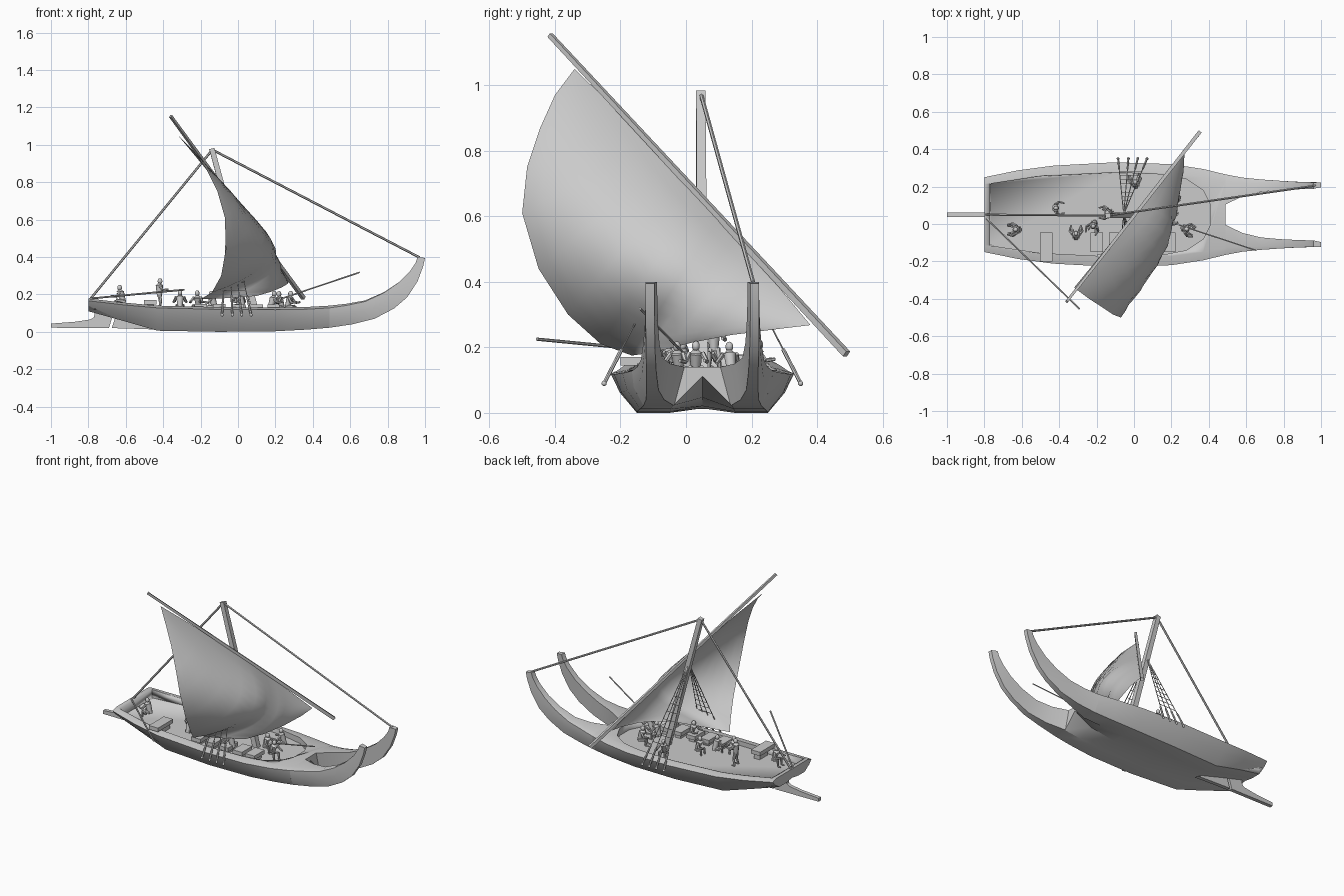
import bpy, bmesh, math
from mathutils import Vector as V, Matrix

if "Cube" in bpy.data.objects:
    bpy.data.objects.remove(bpy.data.objects["Cube"])

C = 0.05  # hull centreline in y


def finish(bm, name, angle=35):
    bmesh.ops.remove_doubles(bm, verts=bm.verts, dist=1e-5)
    bmesh.ops.recalc_face_normals(bm, faces=bm.faces)
    me = bpy.data.meshes.new(name)
    bm.to_mesh(me)
    bm.free()
    me.shade_smooth()
    me.set_sharp_from_angle(angle=math.radians(angle))
    ob = bpy.data.objects.new(name, me)
    bpy.context.collection.objects.link(ob)
    return ob


def rod(bm, a, b, r1, r2=None, n=6):
    a, b = V(a), V(b)
    d = b - a
    m = Matrix.Translation((a + b) / 2) @ d.to_track_quat('Z', 'Y').to_matrix().to_4x4()
    if n == 4:
        m = m @ Matrix.Rotation(math.pi / 4, 4, 'Z')
    bmesh.ops.create_cone(bm, cap_ends=True, segments=n, radius1=r1,
                          radius2=r1 if r2 is None else r2, depth=d.length, matrix=m)


def ball(bm, p, r, scale=(1, 1, 1)):
    m = Matrix.Translation(p) @ Matrix.Diagonal((*scale, 1))
    bmesh.ops.create_uvsphere(bm, u_segments=10, v_segments=7, radius=r, matrix=m)


def box(bm, lo, hi):
    lo, hi = V(lo), V(hi)
    bmesh.ops.create_cube(bm, size=1, matrix=Matrix.Translation((lo + hi) / 2)
                          @ Matrix.Diagonal((*(hi - lo), 1)))


def pole(name, a, b, r1, r2=None, n=6):
    bm = bmesh.new()
    rod(bm, a, b, r1, r2, n)
    return finish(bm, name)


def loft(bm, rings, cap0=True):
    vs = [[bm.verts.new(p) for p in r] for r in rings]
    for a, b in zip(vs, vs[1:]):
        for i in range(len(a)):
            j = (i + 1) % len(a)
            bm.faces.new((a[i], a[j], b[j], b[i]))
    if cap0:
        bm.faces.new(vs[0])
    bm.faces.new(vs[-1])


def prism(bm, outline, offset):
    f = bm.faces.new([bm.verts.new(p) for p in outline])
    up = bmesh.ops.extrude_face_region(bm, geom=[f])['geom']
    bmesh.ops.translate(bm, vec=offset, verts=[v for v in up if isinstance(v, bmesh.types.BMVert)])


# main hull: x, half width, top z, bottom z, half bottom width, height of the middle tunnel
stations = [(-.8, .2, .178, .11, .13, .01), (-.62, .237, .157, .06, .16, .012),
            (-.43, .262, .14, .006, .18, .013), (-.1, .28, .132, 0, .2, .014),
            (.2, .27, .13, .003, .2, .018), (.37, .244, .133, .012, .19, .035),
            (.49, .215, .14, .022, .18, .09)]
rings = []
for x, w, zt, zb, wb, rise in stations:
    half = [(w * .82, zt), (w, zt - .012), ((w + wb) / 2 + .012, (zt + zb) / 2 - .004),
            (wb, zb), (wb * .5, zb)]
    right = [(x, C + y, z) for y, z in half]
    left = [(x, C - y, z) for y, z in reversed(half)]
    rings.append(right + [(x, C, zb + rise)] + left)
bm = bmesh.new()
loft(bm, rings)
hull = finish(bm, "hull", 30)

# open well cut into the hull
well = [(-.77, .165), (-.5, .205), (-.1, .225), (.15, .215), (.28, .19), (.37, .13), (.41, .05)]
outline = [(x, C + y) for x, y in well] + [(x, C - y) for x, y in reversed(well)]
bm = bmesh.new()
prism(bm, [(x, y, .1 - .025 * x) for x, y in outline], (0, 0, .2))
cutter = finish(bm, "well_cutter")
cutter.hide_render = True
cutter.hide_viewport = True
mod = hull.modifiers.new("well", 'BOOLEAN')
mod.object = cutter
mod.operation = 'DIFFERENCE'
mod.solver = 'EXACT'

# twin curved prows: top x, top z, bottom x, bottom z, inner, outer, bottom outer offsets
prow = [(.49, .14, .49, .022, .055, .215, .18), (.58, .15, .61, .04, .098, .198, .172),
        (.68, .168, .73, .07, .122, .188, .17), (.78, .212, .835, .125, .131, .181, .17),
        (.86, .265, .905, .185, .135, .176, .172), (.92, .325, .96, .27, .137, .174, .173),
        (.95, .37, .99, .35, .138, .173, .173), (.96, .4, 1, .395, .138, .173, .173)]
for side, name in ((1, "back_prow"), (-1, "front_prow")):
    bm = bmesh.new()
    rs = []
    for tx, tz, bx, bz, i, o, ob in prow:
        k = (o - ob) * 1.1
        rs.append([(tx, C + side * i, tz), (tx, C + side * (o - k), tz), (tx, C + side * o, tz - k * .31),
                   ((tx + bx) / 2, C + side * ((o + ob) / 2 + k * .31), (tz + bz) / 2 - k * .1),
                   (bx, C + side * ob, bz), (bx, C + side * (i + (ob - i) * .25), bz)])
    loft(bm, rs, False)
    finish(bm, name, 40)

# stern rudder and skeg
for name, prof in (("rudder", [(-1, .022), (-.69, .02), (-.67, .085), (-.765, .115), (-.77, .078),
                               (-.79, .066), (-.87, .054), (-1, .044)]),
                   ("skeg", [(-.675, .02), (-.54, .016), (-.43, .012), (-.5, .04), (-.655, .08)])):
    bm = bmesh.new()
    prism(bm, [(x, C - .012, z) for x, z in prof], (0, .024, 0))
    finish(bm, name)

# mast, yard, stays and loose poles
mast_top = V((-.14, C - .005, .98))
pole("mast", (.1, C, .09), mast_top, .024, .02, 4)
pole("yard", (.35, .49, .18), (-.36, -.415, 1.153), .014, .01, 4)
pole("back_stay", mast_top - V((0, 0, .01)), (-.79, C, .175), .0065)
pole("fore_stay", mast_top - V((0, 0, .005)), (.97, .205, .398), .0065)
pole("steering_pole", (-.79, .03, .178), (-.29, -.455, .225), .005)
pole("bow_pole", (.24, -.005, .18), (.65, -.14, .318), .004)

# sail: free edge runs down the leech, round the clew and along the foot
edge = [(-.32, -.34, 1.05), (-.24, -.4, .97), (-.17, -.445, .87), (-.11, -.485, .75), (-.07, -.5, .61),
        (-.065, -.45, .44), (-.09, -.36, .3), (-.14, -.26, .21), (-.2, -.165, .175), (-.06, -.13, .18),
        (.1, -.07, .192), (.18, .02, .215), (.235, .14, .238), (.265, .28, .256), (.27, .38, .268)]
peak, tack = V(edge[0]), V(edge[-1])
bm = bmesh.new()
grid, M = [], 12
for i, e in enumerate(edge):
    s = .6 * i / 8 if i <= 8 else .6 + .4 * (i - 8) / 6
    luff = peak.lerp(tack, s) + V((.01, .012, .012)) * math.sin(math.pi * s)
    belly = .27 * (math.exp(-((s - .6) / .28) ** 2) if s <= .6 else ((1 - s) / .4) ** 2) * min(1, s * 8)
    grid.append([bm.verts.new(luff.lerp(V(e), j / M) + V((1, -.05, -.04)) * belly
                 * max(0, math.sin(math.pi * j / M)) ** .85) for j in range(M + 1)])
for a, b in zip(grid, grid[1:]):
    for j in range(M):
        bm.faces.new((a[j], a[j + 1], b[j + 1], b[j]))
finish(bm, "sail", 80)

# shrouds with ratlines on both sides
apex = V((-.055, C, .67))
for side, name in ((1, "back_shrouds"), (-1, "front_shrouds")):
    bm = bmesh.new()
    feet = [V((x, C + side * .3, .09)) for x in (-.085, -.03, .02, .07)]
    for f in feet:
        rod(bm, apex, f, .0025, n=5)
        ball(bm, f, .008)
        rod(bm, f, f.lerp(apex, .18), .006, n=6)
    for k in range(1, 10):
        t = .15 + .075 * k
        rod(bm, feet[0].lerp(apex, t), feet[3].lerp(apex, t), .0018, n=4)
    finish(bm, name)

# rowing benches
for k, (x, z) in enumerate([(-.47, .17), (-.2, .15), (-.1, .148), (.0, .146), (.1, .145), (.19, .145)]):
    bm = bmesh.new()
    y0 = -.2 if k == 0 else -.15
    box(bm, (x - .033, y0, z - .025), (x + .033, -.045, z))
    box(bm, (x - .02, -.14, .09), (x + .02, -.06, z - .02))
    finish(bm, "bench_%d" % (k + 1))


# crew figures facing +x, then turned by heading
def person(k, x, y, z, heading, seated):
    bm = bmesh.new()
    hip, lean = (.034, .02) if seated else (.082, 0)
    neck = V((lean, 0, hip + .052))
    rod(bm, (0, 0, hip - .008), neck, .013, .02, 8)
    rod(bm, neck, neck + V((0, 0, .012)), .02, .007, 8)
    ball(bm, neck + V((.003, 0, .022)), .0135, (1, .9, 1.15))
    for s in (-1, 1):
        h = V((0, s * .009, hip))
        knee = V((.042, s * .018, hip + .008)) if seated else V((.006, s * .015, .04))
        foot = V((.045, s * .018, .004)) if seated else V((-.004, s * .02, .004))
        rod(bm, h, knee, .0115, .008)
        rod(bm, knee, foot, .008, .0055)
        rod(bm, foot, foot + V((.02, 0, 0)), .006, .004)
        sh = neck + V((0, s * .02, 0))
        elbow = sh + V((.018, s * .014, -.026))
        rod(bm, sh, elbow, .0085, .0065)
        rod(bm, elbow, elbow + V((.03, -s * .008, .004)), .0065, .005)
    bmesh.ops.transform(bm, verts=bm.verts, matrix=Matrix.Translation((x, y, z))
                        @ Matrix.Rotation(math.radians(heading), 4, 'Z'))
    finish(bm, "sailor_%d" % k, 50)


crew = [(-.61, -.03, .128, 180, 1), (-.42, .085, .115, 0, 0), (-.31, -.075, .1, 90, 1),
        (-.21, .01, .098, 250, 1), (-.12, .06, .096, 180, 1), (.01, .2, .1, 100, 1),
        (.03, -.09, .1, 180, 1), (.17, .03, .096, 0, 1), (.24, .14, .094, 200, 1), (.26, -.02, .095, 340, 1)]
for k, c in enumerate(crew):
    person(k + 1, *c)
